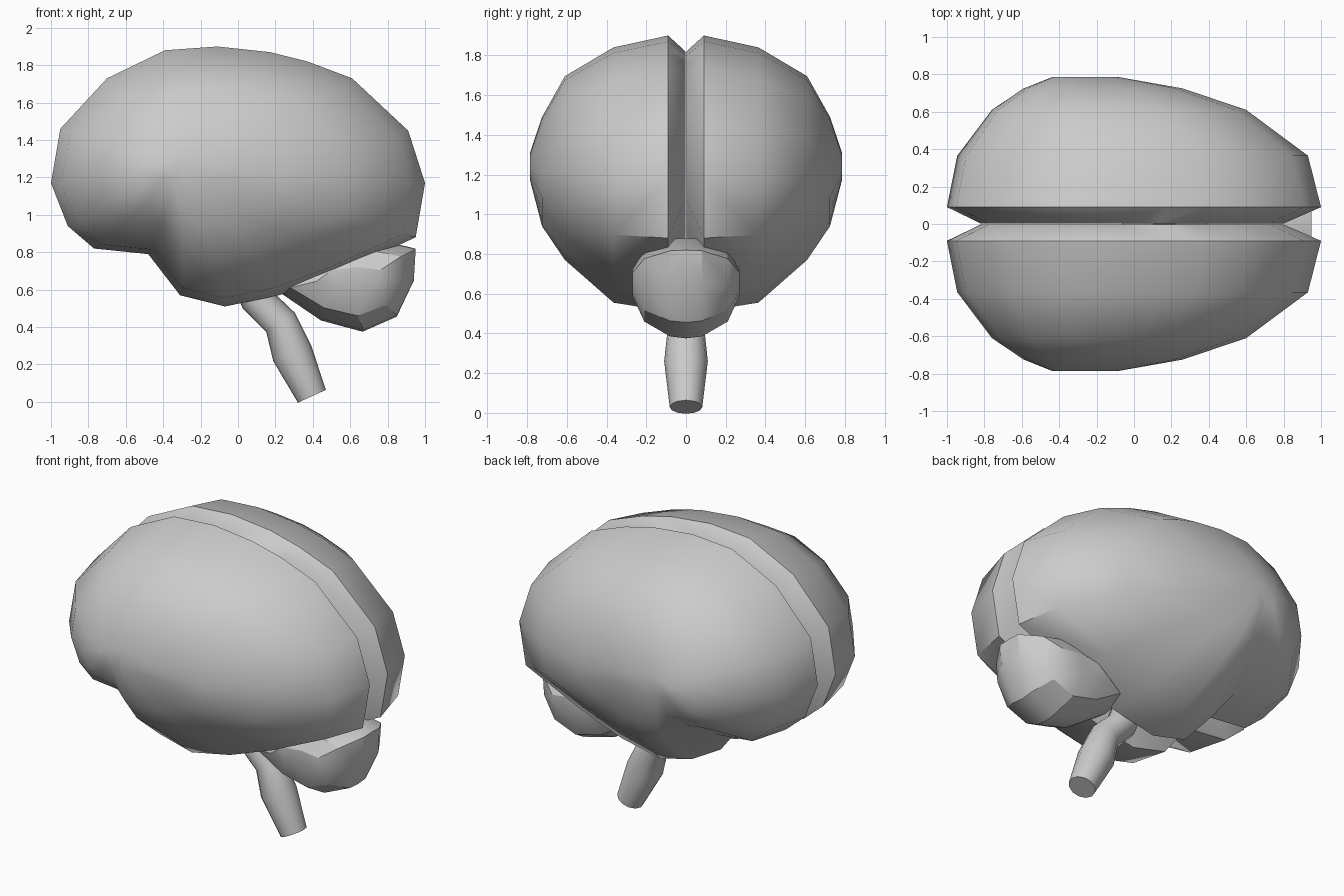
import bpy, bmesh, math
from mathutils import Vector

if "Cube" in bpy.data.objects:
    bpy.data.objects.remove(bpy.data.objects["Cube"])


def make_object(name, rings, angle):
    """Skin closed rings of points and cap both ends."""
    bm = bmesh.new()
    loops = [[bm.verts.new(p) for p in ring] for ring in rings]
    n = len(loops[0])
    for a, b in zip(loops, loops[1:]):
        for i in range(n):
            j = (i + 1) % n
            bm.faces.new((a[i], a[j], b[j], b[i]))
    caps = [bm.faces.new(loops[0]), bm.faces.new(loops[-1])]
    bmesh.ops.recalc_face_normals(bm, faces=bm.faces)
    bmesh.ops.triangulate(bm, faces=caps)
    mesh = bpy.data.meshes.new(name)
    bm.to_mesh(mesh)
    bm.free()
    ob = bpy.data.objects.new(name, mesh)
    bpy.context.collection.objects.link(ob)
    bpy.ops.object.select_all(action='DESELECT')
    ob.select_set(True)
    bpy.context.view_layer.objects.active = ob
    bpy.ops.object.shade_smooth_by_angle(angle=math.radians(angle))
    return ob


def layered(profile, layers):
    """Fit an x/z profile into the box of each layer (y, x0, x1, z0, z1)."""
    xs = [p[0] for p in profile]
    zs = [p[1] for p in profile]
    w, h = max(xs) - min(xs), max(zs) - min(zs)
    return [[(x0 + (x - min(xs)) / w * (x1 - x0), y,
              z0 + (z - min(zs)) / h * (z1 - z0)) for x, z in profile]
            for y, x0, x1, z0, z1 in layers]


# Cerebral hemispheres: side outline, shrinking outward and into the fissure
outline = [(-1, 1.17), (-.95, 1.46), (-.70, 1.73), (-.39, 1.88), (-.11, 1.90),
           (.17, 1.87), (.37, 1.82), (.61, 1.73), (.91, 1.45), (1, 1.17),
           (.95, .88), (.54, .69), (.22, .57), (-.07, .51), (-.31, .57),
           (-.48, .79), (-.77, .82), (-.91, .94)]
layers = [(.003, -.82, .80, .80, 1.82), (.09, -1, 1, .51, 1.90),
          (.365, -.945, .93, .555, 1.84), (.61, -.76, .60, .77, 1.695),
          (.725, -.59, .26, .94, 1.49), (.785, -.44, -.08, 1.17, 1.31)]
for name, side in (("left_hemisphere", 1), ("right_hemisphere", -1)):
    make_object(name, layered(outline, [(side * l[0], *l[1:]) for l in layers]), 48)

# Cerebellum
lobe = [(.95, .82), (.94, .65), (.85, .46), (.67, .38), (.45, .44), (.23, .59),
        (.40, .82), (.70, .88)]
half = [(.08, .23, .95, .385, .875), (.21, .28, .87, .46, .82), (.27, .42, .76, .59, .72)]
full = [(-l[0], *l[1:]) for l in reversed(half)] + [(0, .22, .95, .375, .88)] + half
make_object("cerebellum", layered(lobe, full), 30)

# Brainstem: tapered bent tube
path = [(.395, .03, .082), (.29, .26, .11), (.228, .425, .092), (.10, .55, .09),
        (.02, .75, .09)]
rings = []
for i, (x, z, r) in enumerate(path):
    a, b = path[max(i - 1, 0)], path[min(i + 1, len(path) - 1)]
    d = Vector((b[0] - a[0], 0, b[1] - a[1])).normalized()
    across = Vector((d.z, 0, -d.x))
    rings.append([Vector((x, 0, z)) + across * r * math.cos(t) + Vector((0, r * math.sin(t), 0))
                  for t in (math.tau * k / 12 for k in range(12))])
make_object("brainstem", rings, 50)
